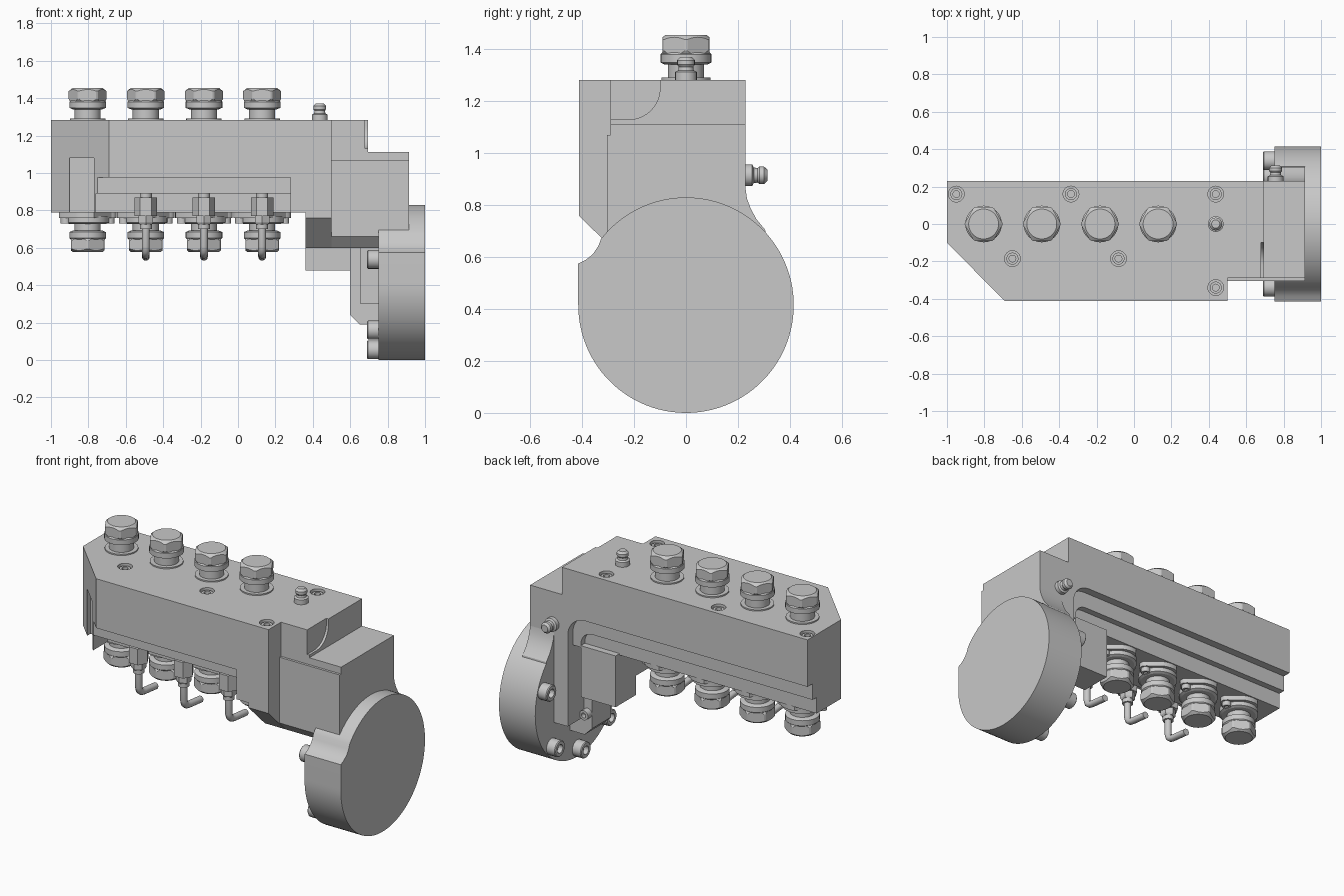
import bpy, bmesh, math
from mathutils import Matrix, Vector

if "Cube" in bpy.data.objects:
    bpy.data.objects.remove(bpy.data.objects["Cube"], do_unlink=True)

grey = bpy.data.materials.new("machined grey")
grey.use_nodes = True
grey.diffuse_color = (0.58, 0.58, 0.58, 1)
grey.node_tree.nodes["Principled BSDF"].inputs["Base Color"].default_value = grey.diffuse_color
parts = []


def finish(name, bm, keep=True):
    bmesh.ops.recalc_face_normals(bm, faces=bm.faces)
    me = bpy.data.meshes.new(name)
    bm.to_mesh(me)
    bm.free()
    me.materials.append(grey)
    ob = bpy.data.objects.new(name, me)
    bpy.context.collection.objects.link(ob)
    if keep:
        parts.append(ob)
    return ob


def prism(name, pts, axis, lo, hi, keep=True):
    """Extrude a 2D outline along x (yz outline), y (xz outline) or z (xy outline)."""
    place = {"x": lambda a, b: (lo, a, b), "y": lambda a, b: (a, lo, b), "z": lambda a, b: (a, b, lo)}[axis]
    bm = bmesh.new()
    face = bm.faces.new([bm.verts.new(place(a, b)) for a, b in pts])
    ext = bmesh.ops.extrude_face_region(bm, geom=[face])
    step = Vector([(hi - lo) * (axis == k) for k in "xyz"])
    bmesh.ops.translate(bm, vec=step, verts=[v for v in ext["geom"] if isinstance(v, bmesh.types.BMVert)])
    return finish(name, bm, keep)


def box(name, x, y, z, keep=True):
    return prism(name, [(x[0], y[0]), (x[1], y[0]), (x[1], y[1]), (x[0], y[1])], "z", *z, keep)


def arc(cx, cy, r, a0, a1, n=10):
    angles = [math.radians(a0 + (a1 - a0) * i / n) for i in range(n + 1)]
    return [(cx + r * math.cos(a), cy + r * math.sin(a)) for a in angles]


def turned(name, at, profile, direction="z", sides=32, keep=True):
    """Turn a (radius, height) profile about an axis starting at a point."""
    bm = bmesh.new()
    rings = []
    for r, h in profile:
        rings.append([bm.verts.new((r * math.cos(t), r * math.sin(t), h))
                      for t in (math.tau * i / sides for i in range(sides))])
    for a, b in zip(rings, rings[1:]):
        for i in range(sides):
            j = (i + 1) % sides
            bm.faces.new((a[i], a[j], b[j], b[i]))
    bm.faces.new(rings[0])
    bm.faces.new(rings[-1])
    aim = {"z": (0, 0, 1), "-z": (0, 0, -1), "y": (0, 1, 0), "-x": (-1, 0, 0)}[direction]
    turn = Vector((0, 0, 1)).rotation_difference(Vector(aim)).to_matrix().to_4x4()
    bmesh.ops.transform(bm, matrix=Matrix.Translation(at) @ turn, verts=bm.verts)
    return finish(name, bm, keep)


def cut(ob, cutter, operation="DIFFERENCE"):
    mod = ob.modifiers.new("cut", "BOOLEAN")
    mod.operation, mod.solver, mod.object = operation, "EXACT", cutter
    cutter.hide_render = True
    bpy.context.view_layer.objects.active = ob
    bpy.ops.object.modifier_apply(modifier=mod.name)
    bpy.data.objects.remove(cutter, do_unlink=True)


# Main block with chamfered corner
body = prism("pump_body", [(-1, .23), (-1, -.1), (-.69, -.413), (.5, -.413), (.5, -.29), (.695, -.29), (.695, .23)],
             "z", .79, 1.283)
# Front undercuts, stepped back recess with rounded arch, end pocket
cut(body, box("cutter", (-.78, .28), (-.6, -.35), (.7, .975), False))
cut(body, box("cutter", (-.76, .28), (-.6, -.2), (.7, .89), False))
cut(body, box("cutter", (-.9, -.77), (-.6, -.17), (.7, 1.08), False))
cut(body, prism("cutter", [(-1.1, .7), (.655, .7)] + arc(.535, .87, .12, 0, 90) + [(-1.1, .99)],
                "y", .18, .4, False))
cut(body, prism("cutter", [(-1.1, .7), (.6, .7)] + arc(.52, .81, .08, 0, 90) + [(-1.1, .89)],
                "y", .14, .4, False))
cut(body, prism("cutter", [(-.4, 1.13)] + arc(-.22, 1.25, .12, -90, 0) + [(-.1, 1.4), (-.4, 1.4)],
                "x", .68, .8, False))

# Counterbored cap screws on top
for x, y in [(-.95, .16), (-.337, .16), (.437, .16), (-.65, -.185), (-.083, -.185), (.437, -.34)]:
    cut(body, turned("cutter", (x, y, 1.24), [(.042, 0), (.042, .1)], keep=False))
    turned("top_screw", (x, y, 1.23), [(.032, 0), (.032, .042), (.018, .042), (.018, .02)], sides=24)

# Drive arm with a flared root, front rib, leg and cam block
arm_front = [(-.25, .6), (-.305, .66), (-.305, 1.07), (-.29, 1.07)]
prism("drive_arm", [(-.29, 1.113), (.23, 1.113), (.23, .6)] + arm_front, "x", .655, .915)
prism("arm_flare", [(.2, .87), (.23, .86), (.235, .825), (.25, .785), (.272, .745), (.305, .705),
                    (.31, .66), (.2, .66)], "x", .75, .915)
prism("arm_web", [(-.29, 1.113), (.07, 1.113), (.07, .6)] + arm_front, "x", .5, .66)
prism("front_rib", [(-.413, .8), (-.413, .76), (-.25, .6), (.07, .6), (.07, .8)], "x", .36, .5)
box("drive_leg", (.655, .76), (-.15, .23), (.3, .62))
box("cam_block", (.36, .6), (-.02, .18), (.48, .8))
prism("cam_follower", [(.6, .62), (.6, .24), (.65, .19), (.76, .19), (.76, .62)], "y", -.12, .07)
turned("follower_screw", (.63, .07, .33), [(.03, 0), (.03, .04), (.015, .04), (.015, .01)], "y", 20)

# Round drive cover with a foot at the front
prism("drive_cover", arc(0, .415, .415, 142, -180, 90) +
      [(-.415, .575), (-.385, .59), (-.358, .612), (-.338, .642)], "x", .75, 1)
for a in (20, -45, -90, -135, 160):
    t = math.radians(a)
    turned("cover_bolt", (.76, .36 * math.cos(t), .415 + .36 * math.sin(t)),
           [(.05, 0), (.05, .065), (.045, .07), (.026, .07), (.026, .04)], "-x", 24)


def hex_cap(name, x, z, direction):
    """Collar, neck and hexagonal head trimmed to a rounded crown."""
    turned(name + "_collar", (x, 0, z), [(.095, 0), (.095, .008), (.07, .008), (.07, .07)], direction)
    turned(name + "_round", (x, 0, z), [(.08, .058), (.098, .066), (.098, .098), (.088, .108)], direction)
    head = turned(name + "_head", (x, 0, z), [(.104, .1), (.104, .172)], direction, 6)
    crown = turned("cutter", (x, 0, z), [(.088, .09), (.101, .112), (.101, .155), (.08, .172), (.05, .175)],
                   direction, 48, False)
    cut(head, crown, "INTERSECT")


# Row of pump elements: top caps, bottom flanges and bottom caps
spacing = .311
for i in range(4):
    x = -.804 + spacing * i
    hex_cap("top_cap", x, 1.283, "z")
    hex_cap("bottom_cap", x, .75, "-z")
    prism("bottom_flange", arc(x + .118, .03, .036, -75, 60, 6) + arc(x, 0, .135, 62, 105, 6)
          + arc(x - .118, -.03, .036, 105, 240, 6) + arc(x, 0, .135, 242, 285, 6), "z", .76, .8)
    turned("flange_boss", (x, 0, .77), [(.115, 0), (.115, .035), (.1, .042)], "-z")
    for s in (1, -1):
        turned("flange_bolt", (x + s * .118, s * .03, .765),
               [(.026, 0), (.026, .035), (.013, .035), (.013, .015)], "-z", 20)

# Outlet fittings with bent pipes
for i in range(3):
    x = -.493 + spacing * i
    turned("outlet_hex", (x, -.275, .77), [(.06, 0), (.06, .1)], "z", 6)
    turned("outlet_stud", (x, -.275, .86), [(.032, 0), (.032, .035)], "z", 20)
    turned("outlet_nut", (x, -.275, .775), [(.045, 0), (.045, .04), (.038, .05)], "-z", 6)
    turned("outlet_sleeve", (x, -.275, .73), [(.032, 0), (.032, .03)], "-z", 20)
    curve = bpy.data.curves.new("pipe", "CURVE")
    curve.dimensions = "3D"
    curve.bevel_depth = .021
    curve.bevel_resolution = 3
    curve.use_fill_caps = True
    path = [(-.275, .74), (-.275, .61), (-.268, .585), (-.25, .57), (-.225, .564), (-.11, .552)]
    line = curve.splines.new("POLY")
    line.points.add(len(path) - 1)
    for p, (y, z) in zip(line.points, path):
        p.co = (x, y, z, 1)
    curve.materials.append(grey)
    pipe = bpy.data.objects.new("outlet_pipe", curve)
    bpy.context.collection.objects.link(pipe)

# Grease nipples
nipple = [(.042, 0), (.042, .03), (.03, .036), (.028, .05), (.034, .058), (.034, .075), (.022, .088)]
turned("top_nipple", (.437, 0, 1.283), nipple, "z", 20)
turned("back_nipple", (.757, .225, .915), nipple, "y", 20)

# Smooth round walls, keep edges sharp
for ob in bpy.context.view_layer.objects:
    ob.select_set(ob in parts)
bpy.context.view_layer.objects.active = body
bpy.ops.object.shade_smooth_by_angle(angle=math.radians(25))
